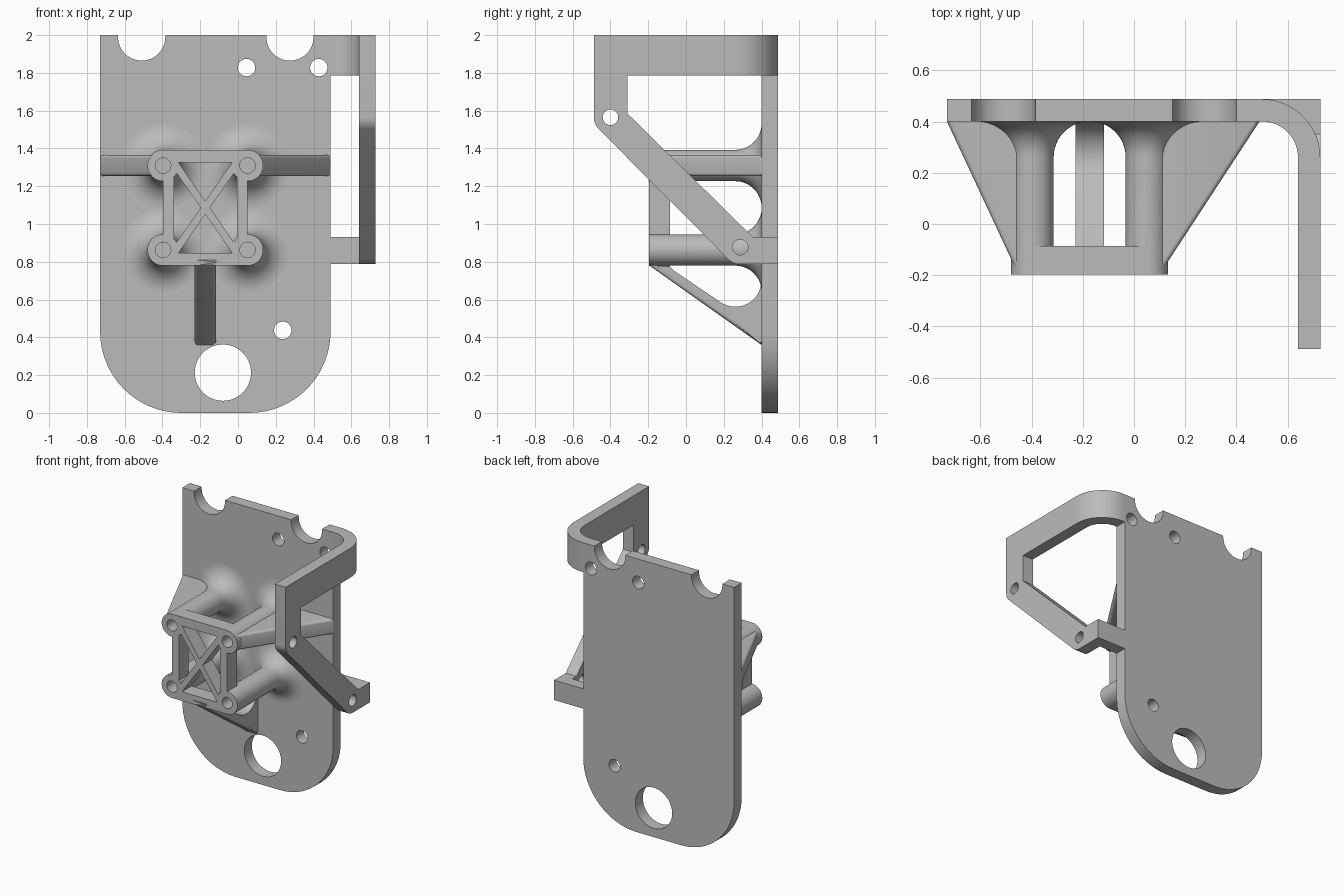
import bpy, bmesh
from math import sin, cos, pi, radians
from mathutils import Matrix

cube = bpy.data.objects.get("Cube")
if cube:
    bpy.data.objects.remove(cube)

grey = bpy.data.materials.new("plain grey")
grey.use_nodes = True
grey.diffuse_color = (0.5, 0.5, 0.5, 1)
grey.node_tree.nodes["Principled BSDF"].inputs["Base Color"].default_value = (0.5, 0.5, 0.5, 1)

# Rotations that lay a flat profile in the front (x, z), side (y, z) or top (x, y) plane
PLANES = {
    "front": Matrix.Rotation(pi / 2, 4, "X"),
    "side": Matrix.Rotation(pi / 2, 4, "Z") @ Matrix.Rotation(pi / 2, 4, "X"),
    "top": Matrix.Identity(4),
}
AXIS = {"front": (0, 1, 0), "side": (1, 0, 0), "top": (0, 0, 1)}


def arc(cx, cy, r, start, end, n=16):
    angles = [radians(start + (end - start) * i / n) for i in range(n + 1)]
    return [(cx + r * cos(a), cy + r * sin(a)) for a in angles]


def circle(cx, cy, r, n=40):
    return arc(cx, cy, r, 0, 360, n)[:-1]


def finish(name, bm):
    bmesh.ops.recalc_face_normals(bm, faces=bm.faces)
    mesh = bpy.data.meshes.new(name)
    bm.to_mesh(mesh)
    bm.free()
    mesh.materials.clear()
    mesh.materials.append(grey)
    mesh.shade_smooth()
    mesh.set_sharp_from_angle(angle=radians(30))
    obj = bpy.data.objects.new(name, mesh)
    bpy.context.collection.objects.link(obj)
    return obj


def slab(name, plane, low, high, outline, holes=(), rounding=0):
    """Extrude an outline with holes between two depths; optionally round its longest edges."""
    curve = bpy.data.curves.new(name + " profile", "CURVE")
    curve.dimensions = "2D"
    curve.fill_mode = "BOTH"
    curve.extrude = (high - low) / 2
    for loop in [outline, *holes]:
        spline = curve.splines.new("POLY")
        spline.points.add(len(loop) - 1)
        for point, (u, v) in zip(spline.points, loop):
            point.co = (u, v, 0, 1)
        spline.use_cyclic_u = True
    temp = bpy.data.objects.new(name + " profile", curve)
    bpy.context.collection.objects.link(temp)
    bpy.context.view_layer.update()
    mesh = bpy.data.meshes.new_from_object(
        temp.evaluated_get(bpy.context.evaluated_depsgraph_get()))
    bm = bmesh.new()
    bm.from_mesh(mesh)
    bpy.data.objects.remove(temp)
    bpy.data.curves.remove(curve)
    bpy.data.meshes.remove(mesh)
    bmesh.ops.remove_doubles(bm, verts=bm.verts, dist=0.0002)
    shift = [a * (low + high) / 2 for a in AXIS[plane]]
    bm.transform(Matrix.Translation(shift) @ PLANES[plane])
    if rounding:
        bmesh.ops.dissolve_limit(bm, angle_limit=radians(1), verts=bm.verts, edges=bm.edges)
        longest = sorted(bm.edges, key=lambda e: -e.calc_length())[:2]
        bmesh.ops.bevel(bm, geom=longest, offset=rounding, segments=4,
                        profile=0.5, affect="EDGES", clamp_overlap=True)
    return finish(name, bm)


def rectangle(x0, y0, x1, y1):
    return [(x0, y0), (x1, y0), (x1, y1), (x0, y1)]


FRONT, BACK = 0.40, 0.487          # back plate faces
LEFT, RIGHT = 0.49, -0.73          # back plate sides

# Back plate with rounded bottom, two top notches and drilled holes
R = 0.43
plate = arc(RIGHT + R, R, R, 180, 270) + arc(LEFT - R, R, R, 270, 360) + [(LEFT, 2)]
for notch_x in (0.275, -0.51):
    plate += [(notch_x + 0.125, 2)] + arc(notch_x, 1.99, 0.125, 0, -180, 24) + [(notch_x - 0.125, 2)]
plate.append((RIGHT, 2))
plate_holes = [circle(-0.08, 0.213, 0.149, 56)]
plate_holes += [circle(x, z, 0.046) for x, z in ((0.045, 1.828), (0.428, 1.828), (0.237, 0.437))]
slab("back_plate", "front", FRONT, BACK, plate, plate_holes)

# Side arm: top bar, upright and diagonal in one flat piece
PIVOTS = [(-0.40, 1.565), (0.287, 0.877)]
arm = [(0.26, 2), (-0.488, 2)]
arm += arc(*PIVOTS[0], 0.088, 180, 225, 8) + arc(*PIVOTS[1], 0.09, 225, 270, 8)
arm += [(BACK, 0.787), (BACK, 0.932), (0.352, 0.932), (-0.31, 1.585), (-0.31, 1.785), (0.26, 1.785)]
slab("side_arm", "side", 0.64, 0.727, arm, [circle(y, z, 0.041) for y, z in PIVOTS])

# Curved strap and straight tab that join the arm to the plate
bend = [(LEFT, BACK)] + arc(0.5, 0.26, 0.227, 90, 0, 20) + arc(0.5, 0.26, 0.14, 0, 90, 20) + [(LEFT, FRONT)]
slab("arm_bend", "top", 1.785, 2, bend)
slab("arm_tab", "top", 0.787, 0.932, rectangle(LEFT, FRONT, 0.645, BACK))

# Hollow standoff posts, flared where they meet the plate
CX, CZ, HALF = -0.173, 1.086, 0.2235
POST, BORE, FLARE, TIP = 0.083, 0.041, 0.139, -0.197
flare = [(POST + FLARE - FLARE * cos(a), FRONT - FLARE + FLARE * sin(a))
         for a in [pi / 2 * i / 12 for i in range(13)]]
post_profile = [(0, 0.35), (BORE, 0.35), (BORE, TIP), (POST, TIP)] + flare
corners = [(1, 1), (-1, 1), (-1, -1), (1, -1)]
for sx, sz in corners:
    bm = bmesh.new()
    verts = [bm.verts.new((r, y, 0)) for r, y in post_profile]
    edges = [bm.edges.new(pair) for pair in zip(verts, verts[1:])]
    bmesh.ops.spin(bm, geom=verts + edges, cent=(0, 0, 0), axis=(0, 1, 0),
                   angle=2 * pi, steps=48)
    bmesh.ops.remove_doubles(bm, verts=bm.verts, dist=0.0002)
    bm.transform(Matrix.Translation((CX + sx * HALF, 0, CZ + sz * HALF)))
    side = "left" if sx > 0 else "right"
    level = "upper" if sz > 0 else "lower"
    finish(f"{level}_{side}_post", bm)

# Cross-braced frame joining the post tips
frame = []
for (sx, sz), (start, end) in zip(corners, ((-90, 90), (90, 270), (90, 270), (-90, 90))):
    frame += arc(CX + sx * HALF, CZ + sz * HALF, POST, start, end, 24)
W, H, T = 0.167, 0.24, 0.02
diagonal = (W * W + H * H) ** 0.5
gap_x, gap_z = T * diagonal / H, T * diagonal / W
openings = [circle(CX + sx * HALF, CZ + sz * HALF, BORE) for sx, sz in corners]
for s in (1, -1):
    openings.append([(CX - W + gap_x, CZ + s * H), (CX + W - gap_x, CZ + s * H), (CX, CZ + s * gap_z)])
    openings.append([(CX + s * W, CZ - H + gap_z), (CX + s * W, CZ + H - gap_z), (CX + s * gap_x, CZ)])
slab("post_frame", "front", TIP, -0.085, frame, openings)

# Triangular side ribs behind the upper posts
for name, edge, sign in (("left_rib", LEFT, 1), ("right_rib", RIGHT, -1)):
    post_x = CX + sign * HALF
    rib = [(edge, FRONT), (post_x + sign * 0.07, -0.165), (post_x + sign * 0.05, -0.165),
           (post_x + sign * 0.05, FRONT)]
    slab(name, "top", 1.253, 1.365, rib, rounding=0.022)

# Sloping lower rib with a rounded slot above it
lower = [(FRONT, 0.36), (TIP, 0.782), (TIP, 0.81), (-0.085, 0.81), (-0.085, 0.775), (-0.06, 0.75)]
lower += arc(0.261, 0.70, 0.138, 236, 360, 18)
slab("lower_rib", "side", CX - 0.056, CX + 0.056, lower, rounding=0.016)
